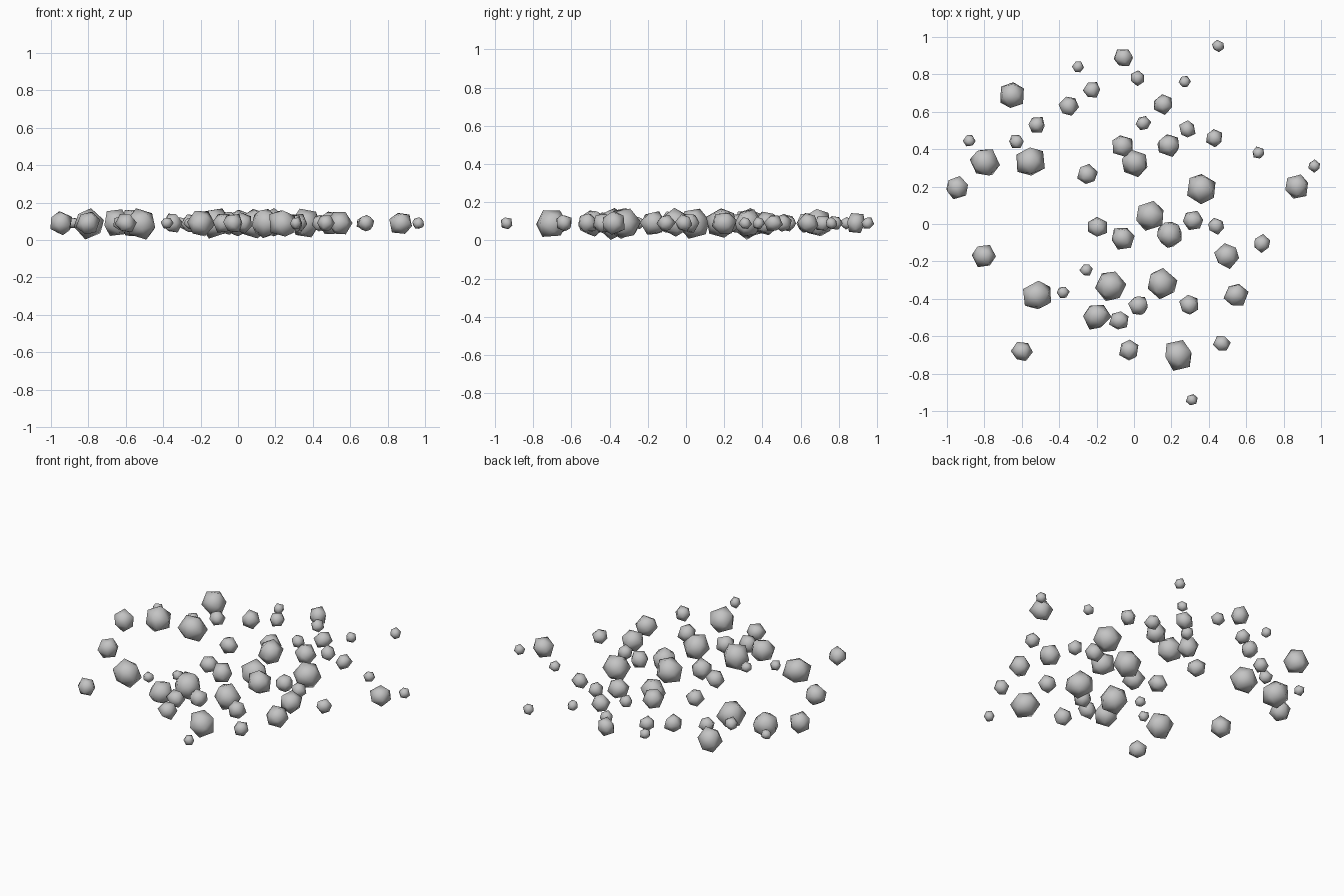
import bpy
import bmesh
import random
from mathutils import Euler, Vector

random.seed(7)

default_cube = bpy.data.objects.get("Cube")
if default_cube:
    bpy.data.objects.remove(default_cube, do_unlink=True)

# One plain grey stone colour
stone = bpy.data.materials.new("grey_stone")
stone.use_nodes = True
stone_colour = (0.55, 0.55, 0.55, 1.0)
stone.diffuse_color = stone_colour
shader = stone.node_tree.nodes["Principled BSDF"]
shader.inputs["Base Color"].default_value = stone_colour
shader.inputs["Roughness"].default_value = 0.9

MID_HEIGHT = 0.09


def add_stone(name, x, y, radius):
    """Make one rough, low-poly rounded stone with a random turn."""
    mesh = bpy.data.meshes.new(name)
    bm = bmesh.new()
    bmesh.ops.create_icosphere(bm, subdivisions=1, radius=radius)
    turn = Euler([random.uniform(-3, 3) for axis in "xyz"]).to_matrix()
    for vert in bm.verts:
        wobble = Vector([random.uniform(-1, 1) for axis in "xyz"])
        vert.co = turn @ (vert.co + wobble * radius * 0.08)
    for face in bm.faces:
        face.smooth = True
    bm.to_mesh(mesh)
    bm.free()
    mesh.materials.append(stone)
    stone_object = bpy.data.objects.new(name, mesh)
    stone_object.location = (x, y, MID_HEIGHT)
    bpy.context.collection.objects.link(stone_object)


# Ground positions of the scattered stones, grouped by radius
boulders = [(-.8, .33), (-.555, .335), (.085, .045), (-.12, -.33),
            (.15, -.32), (-.515, -.385), (.36, .19), (.235, -.7)]
large_stones = [(-.65, .69), (.005, .325), (.19, -.055), (-.2, -.495)]
medium_stones = [(-.06, .415), (.185, .42), (.87, .2), (-.945, .195),
                 (-.06, -.075), (-.8, -.17), (.495, -.17), (.545, -.38)]
cobbles = [(-.055, .89), (-.35, .63), (.155, .64), (-.25, .265),
           (.315, .02), (-.195, -.015), (.025, -.435), (.295, -.435),
           (-.08, -.515), (-.6, -.68), (-.025, -.675)]
small_cobbles = [(-.225, .715), (.285, .505), (.43, .46), (.44, -.01),
                 (.685, -.105), (.47, -.64), (-.52, .53)]
pebbles = [(.02, .78), (.05, .54), (-.63, .44)]
small_pebbles = [(.45, .95), (-.3, .84), (.27, .76), (-.88, .445),
                 (.665, .38), (.965, .31), (-.255, -.245),
                 (-.38, -.365), (.31, -.94)]

size_groups = {
    "boulder": (.084, boulders),
    "large_stone": (.076, large_stones),
    "medium_stone": (.066, medium_stones),
    "cobble": (.056, cobbles),
    "small_cobble": (.048, small_cobbles),
    "pebble": (.041, pebbles),
    "small_pebble": (.034, small_pebbles),
}

for group_name, (radius, places) in size_groups.items():
    for number, (x, y) in enumerate(places, start=1):
        add_stone(f"{group_name}_{number}", x, y, radius)
